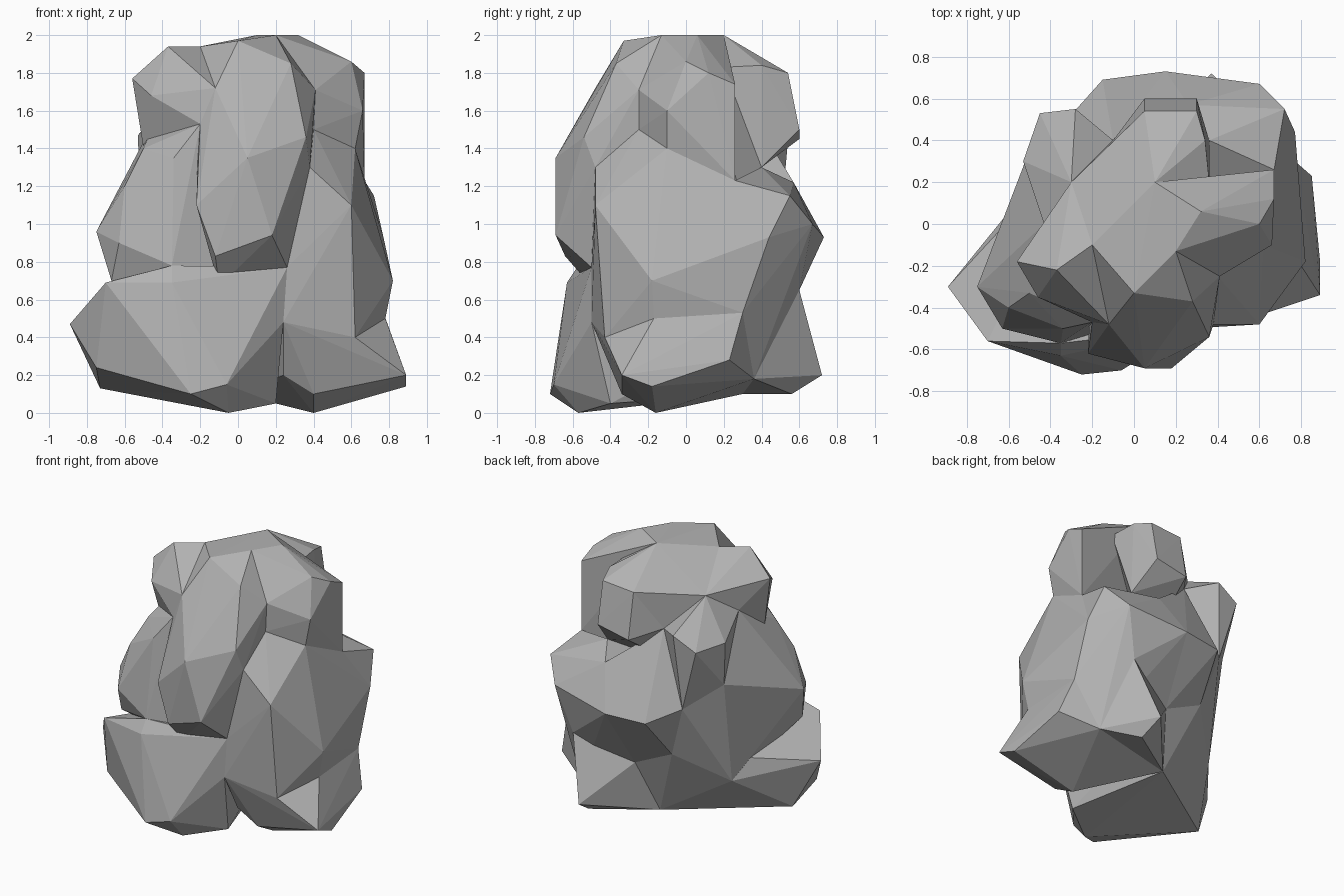
import bpy
import bmesh

# Remove the default cube
cube = bpy.data.objects.get("Cube")
if cube:
    bpy.data.objects.remove(cube, do_unlink=True)

# Single stone colour
stone = bpy.data.materials.new("grey_stone")
stone.use_nodes = True
grey = .45
stone_colour = (grey, grey, grey, 1)
stone.diffuse_color = stone_colour
shader = next(n for n in stone.node_tree.nodes if n.type == "BSDF_PRINCIPLED")
shader.inputs["Base Color"].default_value = stone_colour
shader.inputs["Roughness"].default_value = .9


def finish_mesh(name, mesh_builder):
    """Turn a bmesh into a flat shaded stone object."""
    bmesh.ops.recalc_face_normals(mesh_builder, faces=mesh_builder.faces)
    mesh = bpy.data.meshes.new(name)
    mesh_builder.to_mesh(mesh)
    mesh_builder.free()
    mesh.materials.append(stone)
    for polygon in mesh.polygons:
        polygon.use_smooth = False
    rock = bpy.data.objects.new(name, mesh)
    bpy.context.collection.objects.link(rock)


def chunk(name, *corners):
    """Build one faceted lump of rock as the hull of a few corners."""
    mesh_builder = bmesh.new()
    for corner in corners:
        mesh_builder.verts.new(corner)
    hull = bmesh.ops.convex_hull(mesh_builder, input=mesh_builder.verts)
    leftovers = {item for item in hull["geom_interior"] + hull["geom_unused"]
                 if isinstance(item, bmesh.types.BMVert)}
    bmesh.ops.delete(mesh_builder, geom=list(leftovers), context="VERTS")
    finish_mesh(name, mesh_builder)


# Hidden middle that closes the gaps between the lumps
core_builder = bmesh.new()
bmesh.ops.create_icosphere(core_builder, subdivisions=1, radius=1)
bmesh.ops.scale(core_builder, vec=(.5, .4, .8), verts=core_builder.verts)
bmesh.ops.translate(core_builder, vec=(0, 0, .9), verts=core_builder.verts)
finish_mesh("rock_core", core_builder)

# Corners where neighbouring lumps meet
heart = (0, .1, 1.1)
floor = (0, .3, .1)
peak = (.2, -.13, 2)
brow = (0, -.33, 1.97)
left_crest = (-.2, -.1, 1.94)
back_crest = (.1, .2, 2)
right_notch = (.36, .2, 1.83)
back_brow = (.05, .54, 1.78)
left_saddle = (-.3, .2, 1.72)
left_temple = (-.12, -.48, 1.72)
right_temple = (.41, -.25, 1.71)
slab_edge = (-.2, -.47, 1.53)
slab_toe = (-.1, -.5, .67)
slab_heel = (.26, -.5, .77)
neck_front = (.4, -.25, 1.5)
neck_low = (.38, -.48, 1.3)
neck_side = (.62, -.1, 1.4)
neck_back = (.67, .26, 1.23)
back_valley = (-.1, .4, 1.5)
back_dip = (.36, .4, 1.3)
bulge_top = (.26, .57, 1.22)
bulge_tip = (.15, .73, .93)
shoulder_top = (-.43, 0, 1.57)
shoulder_foot = (-.52, .3, 1.16)
shoulder_back = (-.32, .5, 1)
left_nape = (-.5, -.33, 1.4)
left_hip = (-.5, .18, .4)
left_knee = (-.35, -.57, .78)
front_gap = (.24, -.5, .48)
right_knee = (.62, -.43, .4)
right_hip = (.78, -.17, .5)
back_hip = (.77, .3, .53)
back_waist = (.77, .44, .93)
back_heel = (.6, .36, .18)
back_knee = (.5, .6, .65)
back_groin = (.1, .45, .48)
left_groin = (-.2, .45, .62)

# Tall slab hanging over the front
chunk("front_slab", heart, peak, brow, left_crest, left_temple, right_temple,
      neck_front, neck_low, slab_edge, slab_toe, slab_heel,
      (-.22, -.62, 1.1), (.28, -.37, 1.85), (.36, -.54, 1.46),
      (.05, -.69, 1.35), (.18, -.69, .94), (-.12, -.64, .83))

# Summit lumps
chunk("summit_middle", heart, peak, brow, left_crest, left_saddle,
      back_crest, back_brow, back_valley)
chunk("summit_right", heart, peak, back_crest, right_notch, right_temple,
      neck_front, neck_side, neck_back, (.32, .06, 2), (.6, 0, 1.86),
      (.67, .12, 1.8), (.67, .26, 1.74), (.66, -.1, 1.6))
chunk("summit_back", heart, back_crest, right_notch, back_brow, back_valley,
      back_dip, (.34, .4, 1.84), (.3, .54, 1.8), (.05, .6, 1.45),
      (.3, .6, 1.5))
chunk("summit_left", heart, left_crest, left_temple, left_saddle, slab_edge,
      shoulder_top, (-.56, -.18, 1.77), (-.37, -.22, 1.94),
      (-.46, -.35, 1.68), (-.5, -.2, 1.4))

# Shoulder at the back left
chunk("back_left_shoulder", heart, left_saddle, shoulder_top, shoulder_foot,
      shoulder_back, back_valley, (-.28, .55, 1.55), (-.45, .53, 1.46),
      (-.53, .3, 1.47))

# Broad sides
chunk("left_flank", floor, slab_edge, slab_toe, left_knee, left_hip,
      left_nape, left_groin, shoulder_top, shoulder_foot, shoulder_back,
      (-.34, -.5, 1.35), (-.6, -.4, 1.2), (-.75, -.3, .96),
      (-.63, -.5, .9), (-.67, -.4, .7))
chunk("right_flank", floor, front_gap, slab_heel, right_knee, right_hip,
      back_hip, back_waist, neck_front, neck_low, neck_side, neck_back,
      (.6, -.48, 1.1), (.72, 0, 1), (.82, -.18, .7), (.77, 0, .86))

# Spreading feet
chunk("left_foot", floor, left_hip, left_knee, left_groin, back_groin,
      front_gap, slab_toe, slab_heel, (-.89, -.3, .47), (-.7, -.56, .69),
      (-.35, -.63, .69), (-.75, -.45, .24), (-.73, -.2, .13),
      (-.25, -.72, .1), (-.06, -.7, .15), (-.05, -.57, 0), (.2, -.4, .05))
chunk("right_foot", floor, front_gap, right_knee, right_hip, back_hip,
      back_heel, (.24, -.35, .2), (.4, -.34, .1), (.4, -.16, 0),
      (.89, -.34, .2), (.89, -.18, .14), (.85, .23, .28))
chunk("back_foot", floor, back_knee, back_heel, back_groin,
      (.37, .72, .2), (.4, .56, .1))

# Bulges at the back
chunk("back_right_bulge", heart, neck_back, back_waist, back_hip, back_heel,
      back_knee, back_groin, back_dip, bulge_top, bulge_tip,
      (.72, .55, 1.15), (.6, .67, 1))
chunk("back_left_bulge", heart, shoulder_back, back_valley, left_groin,
      back_groin, bulge_top, bulge_tip, (-.15, .69, .92), (-.15, .5, 1.12))
